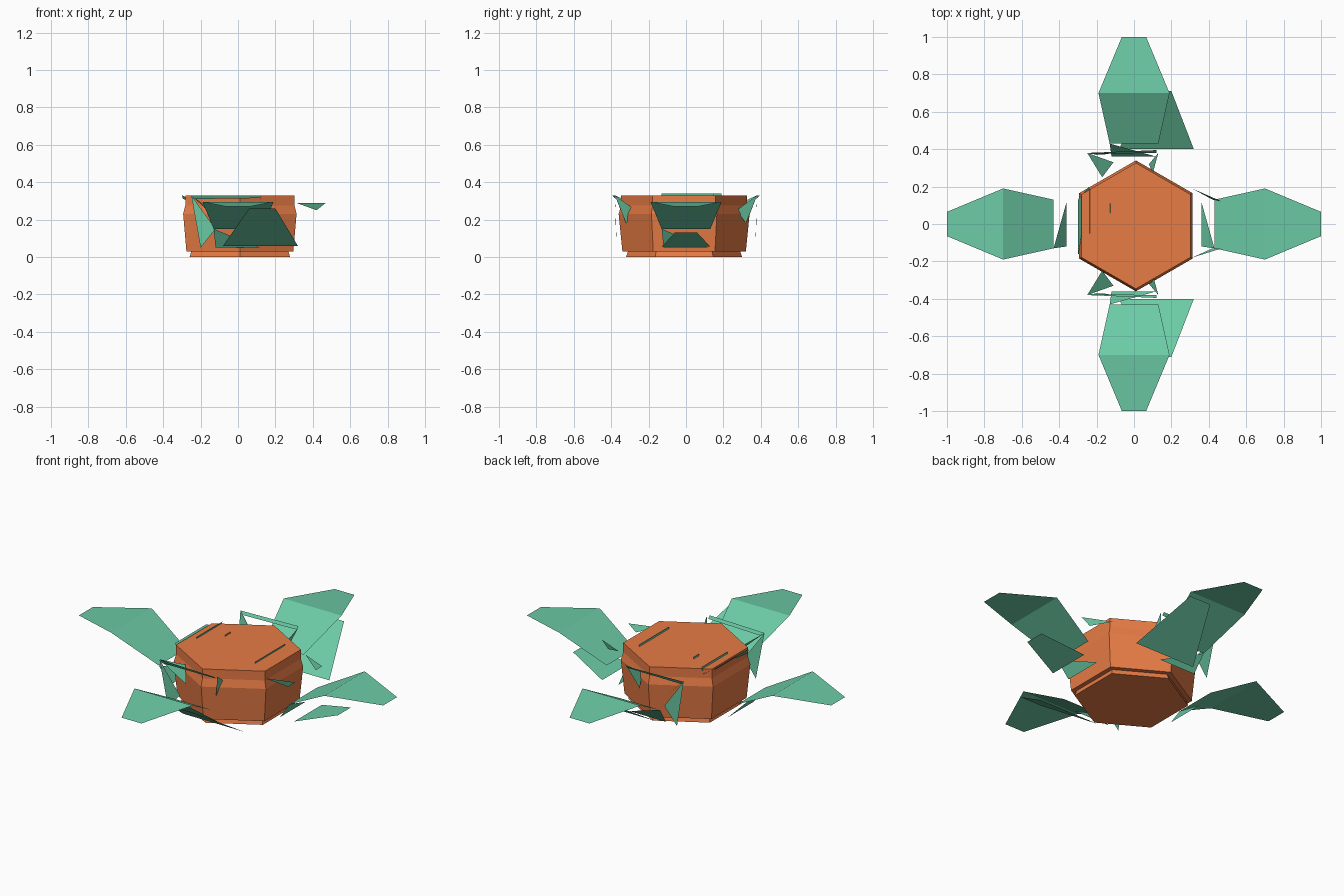
import bpy, bmesh
from math import sin, cos, pi

if "Cube" in bpy.data.objects:
    bpy.data.objects.remove(bpy.data.objects["Cube"])


def material(name, rgb):
    m = bpy.data.materials.new(name)
    m.diffuse_color = (*rgb, 1)
    m.use_nodes = True
    m.node_tree.nodes["Principled BSDF"].inputs["Base Color"].default_value = m.diffuse_color
    return m


ORANGE = material("terracotta", (0.80, 0.20, 0.06))
GREEN = material("leaf_green", (0.15, 0.60, 0.38))


def add_object(name, bm, mat):
    me = bpy.data.meshes.new(name)
    bm.to_mesh(me)
    bm.free()
    ob = bpy.data.objects.new(name, me)
    me.materials.append(mat)
    bpy.context.collection.objects.link(ob)
    return ob


def lathe(name, profile, sides=6, center=(0.01, -0.01)):
    bm = bmesh.new()
    rings = [[bm.verts.new((center[0] + r * cos(pi / 2 + 2 * pi * i / sides),
                            center[1] + r * sin(pi / 2 + 2 * pi * i / sides), z))
              for i in range(sides)] for r, z in profile]
    for a, b in zip(rings, rings[1:]):
        for i in range(sides):
            j = (i + 1) % sides
            bm.faces.new((a[i], a[j], b[j], b[i]))
    bm.faces.new(rings[0][::-1])
    bm.faces.new(rings[-1])
    return add_object(name, bm, ORANGE)


# (distance out, sideways, height) to world space on one of four sides
PLACE = {
    "right": lambda r, s, z: (r, s, z),
    "left": lambda r, s, z: (-r, s, z),
    "back": lambda r, s, z: (s, r, z),
    "front": lambda r, s, z: (s, -r, z),
}


def cards(name, side, faces):
    bm = bmesh.new()
    for f in faces:
        bm.faces.new([bm.verts.new(PLACE[side](*p)) for p in f])
    bmesh.ops.remove_doubles(bm, verts=bm.verts, dist=0.0005)
    bmesh.ops.recalc_face_normals(bm, faces=bm.faces)
    return add_object(side + "_" + name, bm, GREEN)


def strip(rows):
    """Quads between rows of (distance, height, low side, high side)."""
    return [[(a[0], a[2], a[1]), (a[0], a[3], a[1]), (b[0], b[3], b[1]), (b[0], b[2], b[1])]
            for a, b in zip(rows, rows[1:])]


# Hexagonal pot: foot, body, collar
lathe("pot", [(0.31, 0), (0.30, 0.03), (0.33, 0.03), (0.35, 0.23),
              (0.337, 0.275), (0.337, 0.33)])

for side in PLACE:
    # Main bent leaf with a half-covered stem section
    leaf = strip([(1.0, 0.27, -0.065, 0.065), (0.7, 0.295, -0.19, 0.19),
                  (0.43, 0.15, -0.13, 0.13)])
    leaf.append([(0.43, -0.13, 0.15), (0.36, -0.12, 0.05), (0.36, 0.12, 0.05)])
    cards("leaf", side, leaf)

for side in ("front", "back"):
    # Drooping under-leaf, set to one side
    cards("drooping_leaf", side,
          strip([(0.71, 0.26, 0.06, 0.2), (0.40, 0.06, -0.08, 0.32)]))
    # Steep leaf fragments over the rim
    cards("rim_leaf_fragments", side, [
        [(0.38, -0.25, 0.33), (0.37, -0.2, 0.05), (0.375, -0.12, 0.15)],
        [(0.38, -0.25, 0.33), (0.395, 0.12, 0.33), (0.38, 0.12, 0.315), (0.375, -0.23, 0.31)],
        [(0.38, -0.25, 0.33), (0.25, -0.17, 0.27), (0.33, -0.11, 0.2)],
        [(0.38, 0.13, 0.33), (0.27, 0.10, 0.25), (0.32, 0.08, 0.18)],
    ])

# Low under-leaf on the right
cards("low_leaf", "right", strip([(0.7, 0.13, -0.06, 0.06), (0.46, 0.055, -0.13, 0.13)]))
cards("rim_leaf_fragments", "right", [
    [(0.31, 0.19, 0.29), (0.47, 0.12, 0.29), (0.42, 0.13, 0.25)],
    [(0.31, -0.18, 0.29), (0.47, -0.13, 0.29), (0.42, -0.13, 0.25)],
])
cards("rim_leaf_fragments", "left", [
    [(0.24, 0.2, 0.30), (0.30, 0.13, 0.33), (0.30, -0.16, 0.33), (0.295, -0.16, 0.31)],
])

# Leaf edges poking through the soil
for i, (x, y0, y1) in enumerate([(0.2, -0.13, 0.15), (-0.13, 0.06, 0.11), (-0.24, -0.05, 0.19)]):
    cards("soil_sliver_%d" % i, "right",
          [[(x, y0, 0.32), (x, y1, 0.32), (x + 0.004, y1, 0.34), (x + 0.004, y0, 0.34)]])
